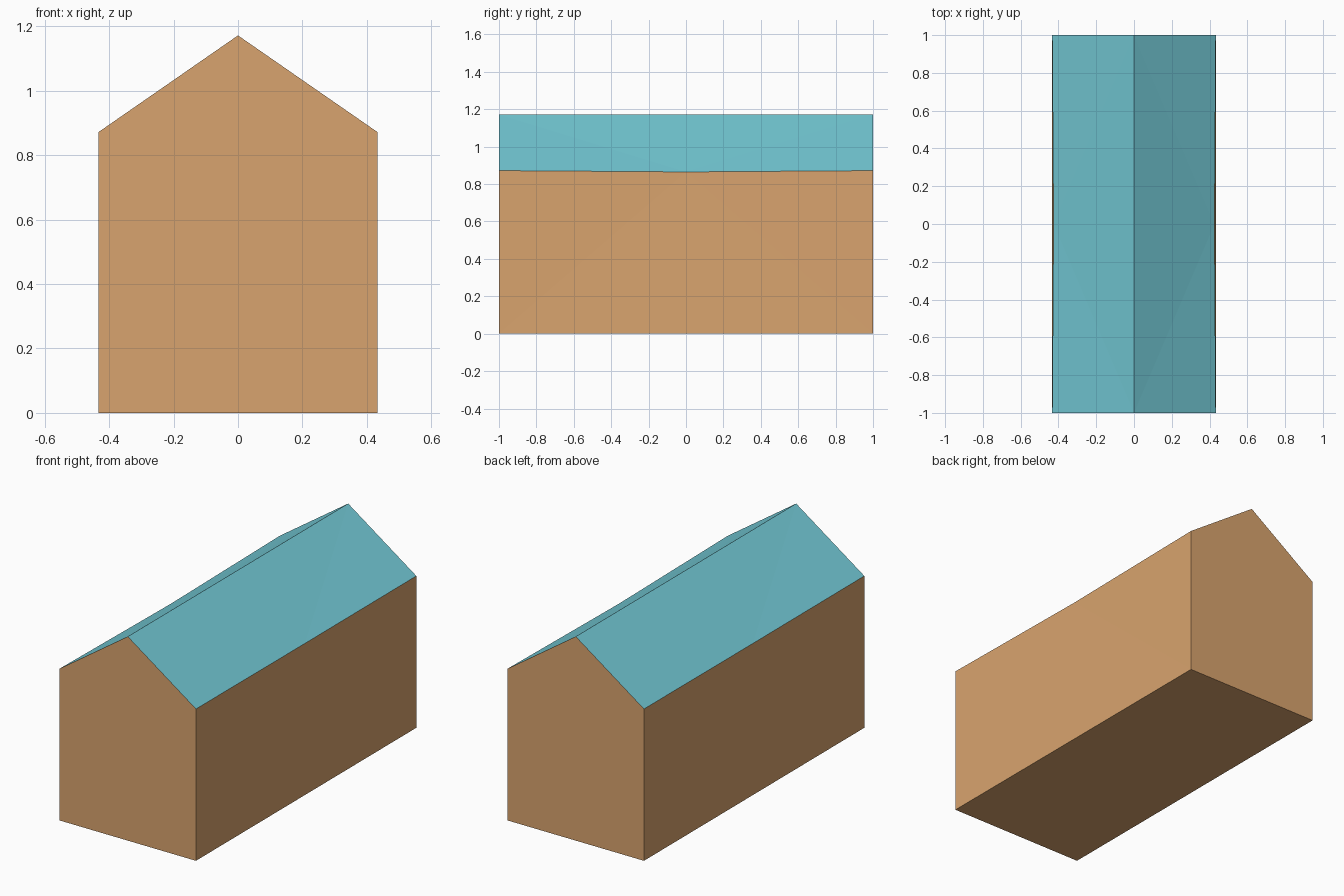
import bpy

if "Cube" in bpy.data.objects:
    bpy.data.objects.remove(bpy.data.objects["Cube"])

HALF_W, HALF_L = 0.433, 1.0
EAVE, RIDGE = 0.872, 1.172
SAG = 0.007  # eaves bow slightly in and down at mid length


def srgb(*rgb):
    return [((c / 255 + 0.055) / 1.055) ** 2.4 for c in rgb] + [1.0]


def material(name, rgb):
    mat = bpy.data.materials.new(name)
    mat.diffuse_color = srgb(*rgb)
    mat.use_nodes = True
    mat.node_tree.nodes["Principled BSDF"].inputs["Base Color"].default_value = mat.diffuse_color
    return mat


def build(name, verts, faces, mat):
    mesh = bpy.data.meshes.new(name)
    mesh.from_pydata(verts, [], faces)
    mesh.materials.append(mat)
    obj = bpy.data.objects.new(name, mesh)
    bpy.context.collection.objects.link(obj)
    return obj


tan = material("tan_wall", (217, 164, 110))
teal = material("teal_roof", (115, 201, 213))


def eave_points(side):
    """Front, middle and back points of one eave."""
    return [(side * HALF_W, -HALF_L, EAVE),
            (side * (HALF_W - SAG), 0, EAVE - SAG),
            (side * HALF_W, HALF_L, EAVE)]


ridge = [(0, -HALF_L, RIDGE), (0, HALF_L, RIDGE)]


def base_points(side):
    return [(side * HALF_W, -HALF_L, 0), (side * HALF_W, HALF_L, 0)]


# Walls: two gables, two bowed long sides and the floor
verts = (base_points(-1) + eave_points(-1)
         + base_points(1) + eave_points(1) + ridge)
walls = [(0, 5, 7, 10, 2), (6, 1, 4, 11, 9), (0, 1, 6, 5),
         (1, 0, 3), (0, 2, 3), (1, 3, 4),
         (5, 6, 8), (5, 8, 7), (6, 9, 8)]
build("walls", verts, walls, tan)

# Roof: two slopes meeting at the ridge, each fanned from its eave midpoint
verts = eave_points(-1) + eave_points(1) + ridge
slopes = [(0, 6, 1), (1, 6, 7), (1, 7, 2),
          (3, 4, 6), (4, 7, 6), (4, 5, 7)]
build("roof", verts, slopes, teal)
